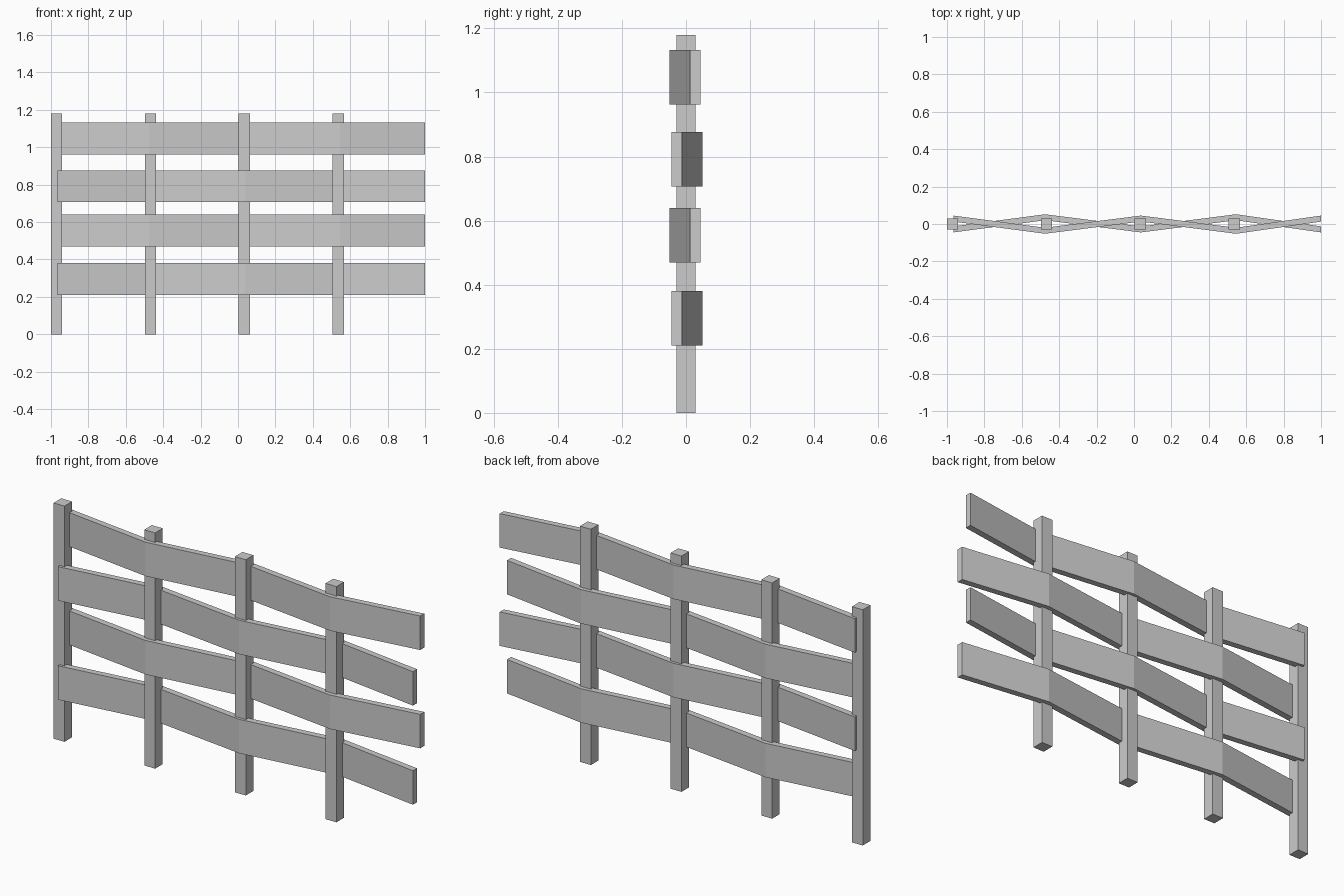
import bpy
import bmesh

cube = bpy.data.objects.get("Cube")
if cube:
    bpy.data.objects.remove(cube, do_unlink=True)

grey = bpy.data.materials.new("weathered_grey")
grey.use_nodes = True
colour = (0.6, 0.6, 0.6, 1.0)
grey.diffuse_color = colour
grey.node_tree.nodes["Principled BSDF"].inputs["Base Color"].default_value = colour


def add_prism(name, outline, bottom, top):
    """Extrude a flat outline straight up from bottom to top."""
    bm = bmesh.new()
    base = bm.faces.new([bm.verts.new((x, y, bottom)) for x, y in outline])
    result = bmesh.ops.extrude_face_region(bm, geom=[base])
    raised = [v for v in result["geom"] if isinstance(v, bmesh.types.BMVert)]
    bmesh.ops.translate(bm, verts=raised, vec=(0, 0, top - bottom))
    bmesh.ops.recalc_face_normals(bm, faces=bm.faces)
    mesh = bpy.data.meshes.new(name)
    bm.to_mesh(mesh)
    bm.free()
    mesh.materials.append(grey)
    obj = bpy.data.objects.new(name, mesh)
    bpy.context.collection.objects.link(obj)
    return obj


# Upright posts
half = 0.03
for i, x in enumerate((-0.97, -0.468, 0.034, 0.536)):
    corners = [(x - half, -half), (x + half, -half), (x + half, half), (x - half, half)]
    add_prism(f"post_{i + 1}", corners, 0, 1.18)

# Rails woven alternately behind and in front of the posts
path = [(-0.966, 0.029), (-0.476, -0.036), (0.037, 0.029), (0.545, -0.036), (1.0, 0.029)]
thick = 0.016
height = 0.17
for i, (bottom, side) in enumerate(((0.21, -1), (0.47, 1), (0.706, -1), (0.962, 1))):
    front = [(x, y * side - thick) for x, y in path]
    back = [(x, y * side + thick) for x, y in reversed(path)]
    add_prism(f"woven_rail_{i + 1}", front + back, bottom, bottom + height)
